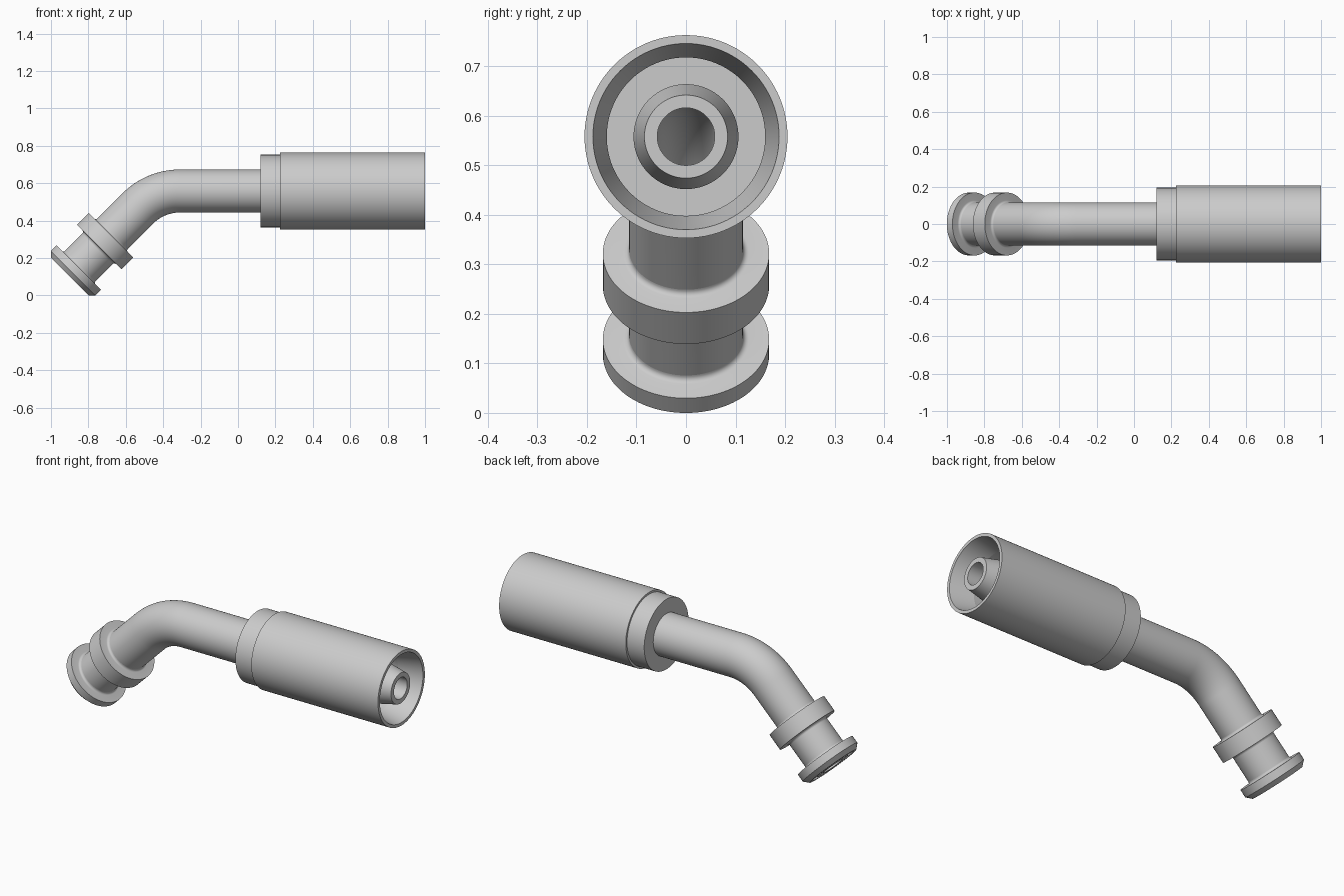
import bpy, bmesh
from math import sin, cos, tan, pi, radians

if "Cube" in bpy.data.objects:
    bpy.data.objects.remove(bpy.data.objects["Cube"])

SIDES = 96
BEND_R, BEND_X, AXIS_Z = 0.32, -0.31, 0.558     # bend radius, bend start, level axis
BEND = pi / 4
ARC = BEND_R * BEND
LEG = 0.457 * 2 ** 0.5 - BEND_R * tan(BEND / 2)  # angled leg from its end face to the bend
BORE = 0.058


def at_x(x):
    """Distance along the centre line for a point x on the level part."""
    return LEG + ARC + x - BEND_X


def frame(s):
    """Centre (x, z) and radial direction (x, z) at distance s along the centre line."""
    a = BEND * (1 - min(max((s - LEG) / ARC, 0), 1))
    extra = min(s - LEG, 0) + max(s - LEG - ARC, 0)
    ux, uz = -sin(a), cos(a)
    return (BEND_X + BEND_R * ux + extra * cos(a),
            AXIS_Z - BEND_R + BEND_R * uz + extra * sin(a), ux, uz)


def sweep_profile(name, profile, angle=30):
    """Turn a closed (distance, radius) profile around the bent centre line."""
    bm = bmesh.new()
    rings = []
    for s, r in profile:
        cx, cz, ux, uz = frame(s)
        ring = []
        for i in range(SIDES):
            t = 2 * pi * i / SIDES
            ring.append(bm.verts.new((cx + r * cos(t) * ux, r * sin(t), cz + r * cos(t) * uz)))
        rings.append(ring)
    for k, a in enumerate(rings):
        b = rings[(k + 1) % len(rings)]
        for i in range(SIDES):
            j = (i + 1) % SIDES
            bm.faces.new((a[i], a[j], b[j], b[i]))
    bmesh.ops.recalc_face_normals(bm, faces=bm.faces)
    mesh = bpy.data.meshes.new(name)
    bm.to_mesh(mesh)
    bm.free()
    obj = bpy.data.objects.new(name, mesh)
    bpy.context.collection.objects.link(obj)
    bpy.ops.object.select_all(action='DESELECT')
    obj.select_set(True)
    bpy.context.view_layer.objects.active = obj
    bpy.ops.object.shade_smooth_by_angle(angle=radians(angle))
    return obj


def fillet(s, side, r=0.115, f=0.012):
    """Small concave fillet from a face at s down onto the tube of radius r."""
    return [(s + side * f * (1 - cos(t)), r + f * (1 - sin(t)))
            for t in [pi / 2 * k / 5 for k in range(6)]]


# bent tube with a through bore
bend = [LEG + ARC * k / 24 for k in range(25)]
stations = [0.06] + bend + [at_x(0.2)]
sweep_profile("bent_tube", [(s, 0.115) for s in stations]
              + [(s, BORE) for s in reversed(stations)])

# flange head with chamfered rim and a seal groove in its face
sweep_profile("flange_head", [
    (0, BORE), (0, 0.095), (0.025, 0.095), (0.025, 0.125), (0, 0.125),
    (0, 0.143), (0.025, 0.168), (0.067, 0.168)]
    + fillet(0.067, 1) + [(0.079, BORE)])

# stop ring on the angled leg
sweep_profile("stop_ring", [(0.222, 0.168), (0.312, 0.168)]
              + fillet(0.312, 1) + [(0.324, 0.1), (0.21, 0.1)]
              + fillet(0.222, -1)[::-1])

# crimp sleeve: collar, barrel, open socket and inner hose stem
sweep_profile("crimp_sleeve", [(at_x(x), r) for x, r in [
    (0.12, 0.1), (0.12, 0.194), (0.225, 0.194), (0.225, 0.205), (1.0, 0.205),
    (1.0, 0.188), (0.87, 0.16), (0.3, 0.16), (0.3, 0.106), (0.89, 0.106),
    (0.995, 0.084), (0.995, BORE), (0.2, BORE), (0.2, 0.1)]], angle=9)
